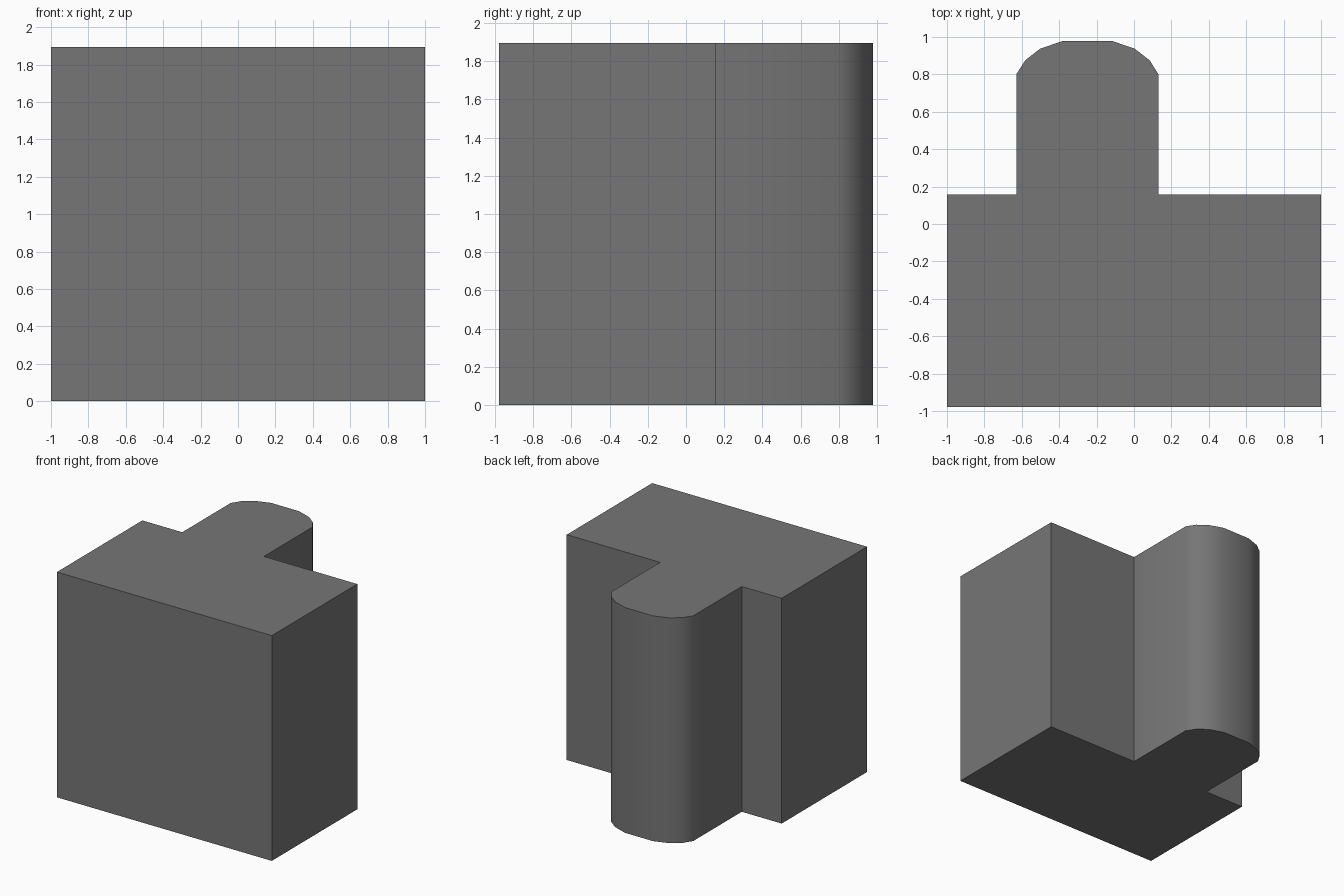
import bpy, bmesh, math

if "Cube" in bpy.data.objects:
    bpy.data.objects.remove(bpy.data.objects["Cube"])

HEIGHT = 1.895
SHOULDER_Y = 0.157
TONGUE_X = -0.249

# Half of the rounded tongue: (offset from its centre line, y)
half = [(0.38, SHOULDER_Y), (0.38, 0.80), (0.333, 0.875), (0.253, 0.937), (0.131, 0.979)]

# Plan outline, counter-clockwise: rectangular block plus mirrored tongue
outline = [(-1, SHOULDER_Y), (-1, -0.979), (1, -0.979), (1, SHOULDER_Y)]
outline += [(TONGUE_X + d, y) for d, y in half]
outline += [(TONGUE_X - d, y) for d, y in reversed(half)]

# Extrude the outline into a solid
bm = bmesh.new()
base = bm.faces.new([bm.verts.new((x, y, 0)) for x, y in outline])
top = bmesh.ops.extrude_face_region(bm, geom=[base], use_keep_orig=True)
verts = [g for g in top["geom"] if isinstance(g, bmesh.types.BMVert)]
bmesh.ops.translate(bm, verts=verts, vec=(0, 0, HEIGHT))
bmesh.ops.recalc_face_normals(bm, faces=bm.faces)

mesh = bpy.data.meshes.new("block_with_rounded_tongue")
bm.to_mesh(mesh)
bm.free()
block = bpy.data.objects.new("block_with_rounded_tongue", mesh)
bpy.context.collection.objects.link(block)

# Dark grey surface
dark = bpy.data.materials.new("dark_grey")
dark.diffuse_color = (0.18, 0.18, 0.18, 1)
dark.use_nodes = True
dark.node_tree.nodes["Principled BSDF"].inputs["Base Color"].default_value = dark.diffuse_color
mesh.materials.append(dark)

# Smooth the rounded end, keep the corners sharp
bpy.context.view_layer.objects.active = block
block.select_set(True)
bpy.ops.object.shade_smooth_by_angle(angle=math.radians(40))
